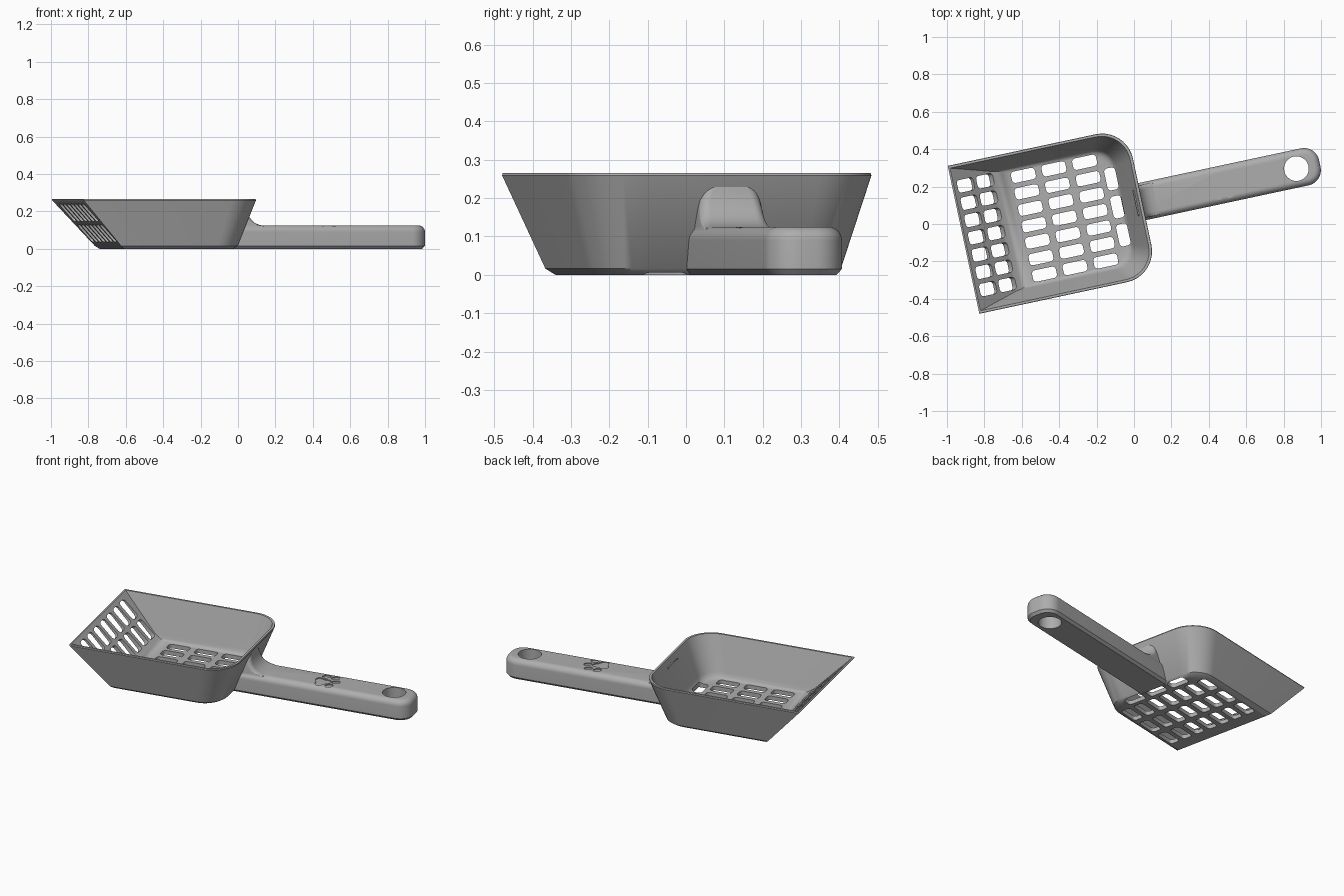
import bpy, bmesh, math
from mathutils import Matrix, Vector

cube = bpy.data.objects.get("Cube")
if cube:
    bpy.data.objects.remove(cube, do_unlink=True)

grey = bpy.data.materials.new("grey plastic")
grey.use_nodes = True
colour = (0.42, 0.42, 0.42, 1)
grey.diffuse_color = colour
grey.node_tree.nodes["Principled BSDF"].inputs["Base Color"].default_value = colour

HEIGHT = 0.265
# The whole tool lies turned on the ground
PLACE = Matrix.Translation((-0.0226, 0.1056, 0)) @ Matrix.Rotation(math.radians(12.07), 4, "Z")


def outline(u0, u1, half, r, steps=10):
    """Plan with two square corners at u0 and two round ones at u1."""
    pts = [(u0, -half)]
    for side, start in ((-1, -90), (1, 0)):
        for i in range(steps + 1):
            a = math.radians(start + 90 * i / steps)
            pts.append((u1 - r + r * math.cos(a), side * (half - r) + r * math.sin(a)))
    return pts + [(u0, half)]


def add_loft(bm, rings):
    """Skin a list of (points, z) rings and cap both ends."""
    loops = [[bm.verts.new((x, y, z)) for x, y in pts] for pts, z in rings]
    n = len(loops[0])
    for a, b in zip(loops, loops[1:]):
        for i in range(n):
            j = (i + 1) % n
            bm.faces.new((a[i], a[j], b[j], b[i]))
    bm.faces.new(loops[0][::-1])
    bm.faces.new(loops[-1])
    return [v for loop in loops for v in loop]


def finish(name, bm):
    bmesh.ops.recalc_face_normals(bm, faces=bm.faces[:])
    mesh = bpy.data.meshes.new(name)
    bm.to_mesh(mesh)
    bm.free()
    mesh.materials.append(grey)
    ob = bpy.data.objects.new(name, mesh)
    bpy.context.collection.objects.link(ob)
    ob.matrix_world = PLACE
    return ob


def cut(ob, bm):
    """Subtract the cutter mesh and bake the result."""
    cutter = finish("cutter", bm)
    cutter.hide_render = True
    mod = ob.modifiers.new("holes", "BOOLEAN")
    mod.operation, mod.solver, mod.object = "DIFFERENCE", "EXACT", cutter
    bpy.context.view_layer.update()
    baked = bpy.data.meshes.new_from_object(ob.evaluated_get(bpy.context.evaluated_depsgraph_get()))
    ob.modifiers.clear()
    ob.data = baked
    bpy.data.objects.remove(cutter, do_unlink=True)


def add_slot(bm, length, width, depth, matrix, r=0.018):
    """Rounded slot prism centred on the matrix origin."""
    pts = []
    for k, (sx, sy) in enumerate(((1, 1), (-1, 1), (-1, -1), (1, -1))):
        for i in range(5):
            a = math.radians(90 * k + 22.5 * i)
            pts.append((sx * (length / 2 - r) + r * math.cos(a), sy * (width / 2 - r) + r * math.sin(a)))
    verts = add_loft(bm, [(pts, -depth), (pts, depth)])
    bmesh.ops.transform(bm, matrix=matrix, verts=verts)


def blob(u, v, radius):
    """Closed plan outline whose radius is a function of angle."""
    angles = [math.tau * i / 32 for i in range(32)]
    return [(u + radius(a) * math.cos(a), v + radius(a) * math.sin(a)) for a in angles]


# Outer wall planes as functions of height
def front(z):
    return -0.674 - 0.898 * z


def back(z):
    return -0.03 + 0.377 * z


def side(z):
    return 0.331 + 0.283 * z


# Scoop tray: outer skin, rim, inner skin and filleted floor
bm = bmesh.new()
rings = [(outline(front(0) + 0.006, back(0) - 0.016, side(0) - 0.018, 0.12), 0)]
for z in (0.016, HEIGHT - 0.006):
    rings.append((outline(front(z), back(z), side(z), 0.13 + 0.15 * z), z))
rings.append((outline(front(HEIGHT) + 0.003, back(HEIGHT) - 0.004, side(HEIGHT) - 0.004, 0.166), HEIGHT))
rings.append((outline(front(HEIGHT) + 0.012, back(HEIGHT) - 0.018, side(HEIGHT) - 0.016, 0.155), HEIGHT))
for z, f, b, s in ((0.06, -0.693, -0.029, 0.328), (0.04, -0.662, -0.036, 0.322),
                   (0.03, -0.635, -0.045, 0.313), (0.025, -0.605, -0.058, 0.302)):
    rings.append((outline(f, b, s, 0.115), z))
add_loft(bm, rings)
tray = finish("scoop_tray", bm)

# Sifting slots in the floor and the sloping front wall
bm = bmesh.new()
for row in range(-3, 4):
    for u in (-0.524, -0.357, -0.189):
        add_slot(bm, 0.13, 0.062, 0.06, Matrix.Translation((u, row * 0.09, 0)))
    for z in (0.082, 0.192):
        tilt = Matrix.Rotation(math.atan2(1, 0.898), 4, "Y")
        add_slot(bm, 0.125, 0.068, 0.05, Matrix.Translation((front(z) + 0.01, row * 0.0945, z + 0.009)) @ tilt)
for row in (-1, 0, 1):
    add_slot(bm, 0.06, 0.12, 0.06, Matrix.Translation((-0.068, row * 0.153, 0)))
cut(tray, bm)

# Handle: chamfered underside, rounded top edge
bm = bmesh.new()
levels = [(0, 0.014), (0.015, 0)]
for i in range(9):
    a = math.radians(90 * i / 8)
    levels.append((0.09 + 0.035 * math.sin(a), 0.035 * (1 - math.cos(a))))
add_loft(bm, [(outline(back(z) - 0.01, 1.039 - d, 0.101 - d, 0.082 - d), z) for z, d in levels])
handle = finish("handle", bm)

# Hanging hole and shallow paw print
bm = bmesh.new()
hole = blob(0.911, 0, lambda a: 0.066)
add_loft(bm, [(hole, -0.1), (hole, 0.2)])
pads = [blob(0.479, -0.024, lambda a: 0.044 + 0.01 * math.cos(3 * (a - 0.35)))]
for u, v in ((0.478, 0.047), (0.533, 0.046), (0.556, -0.003), (0.537, -0.059)):
    pads.append(blob(u, v, lambda a: 0.021 + 0.003 * math.cos(2 * (a - 0.6))))
for pad in pads:
    add_loft(bm, [(pad, 0.119), (pad, 0.2)])
cut(handle, bm)

# Curved neck that blends the handle into the back wall
bm = bmesh.new()
neck = ((0.1, 0.16, 0.095), (0.122, 0.155, 0.088), (0.128, 0.125, 0.088), (0.138, 0.102, 0.087),
        (0.152, 0.085, 0.086), (0.172, 0.071, 0.084), (0.195, 0.062, 0.08),
        (0.215, 0.058, 0.074), (0.23, 0.056, 0.066))
add_loft(bm, [(outline(back(z) - 0.01, u, h, 0.025), z) for z, u, h in neck])
neck_ob = finish("handle_neck", bm)

# Smooth shading with crisp edges
bpy.ops.object.select_all(action="DESELECT")
for ob in (tray, handle, neck_ob):
    ob.select_set(True)
bpy.context.view_layer.objects.active = tray
bpy.ops.object.shade_smooth_by_angle(angle=math.radians(35))
